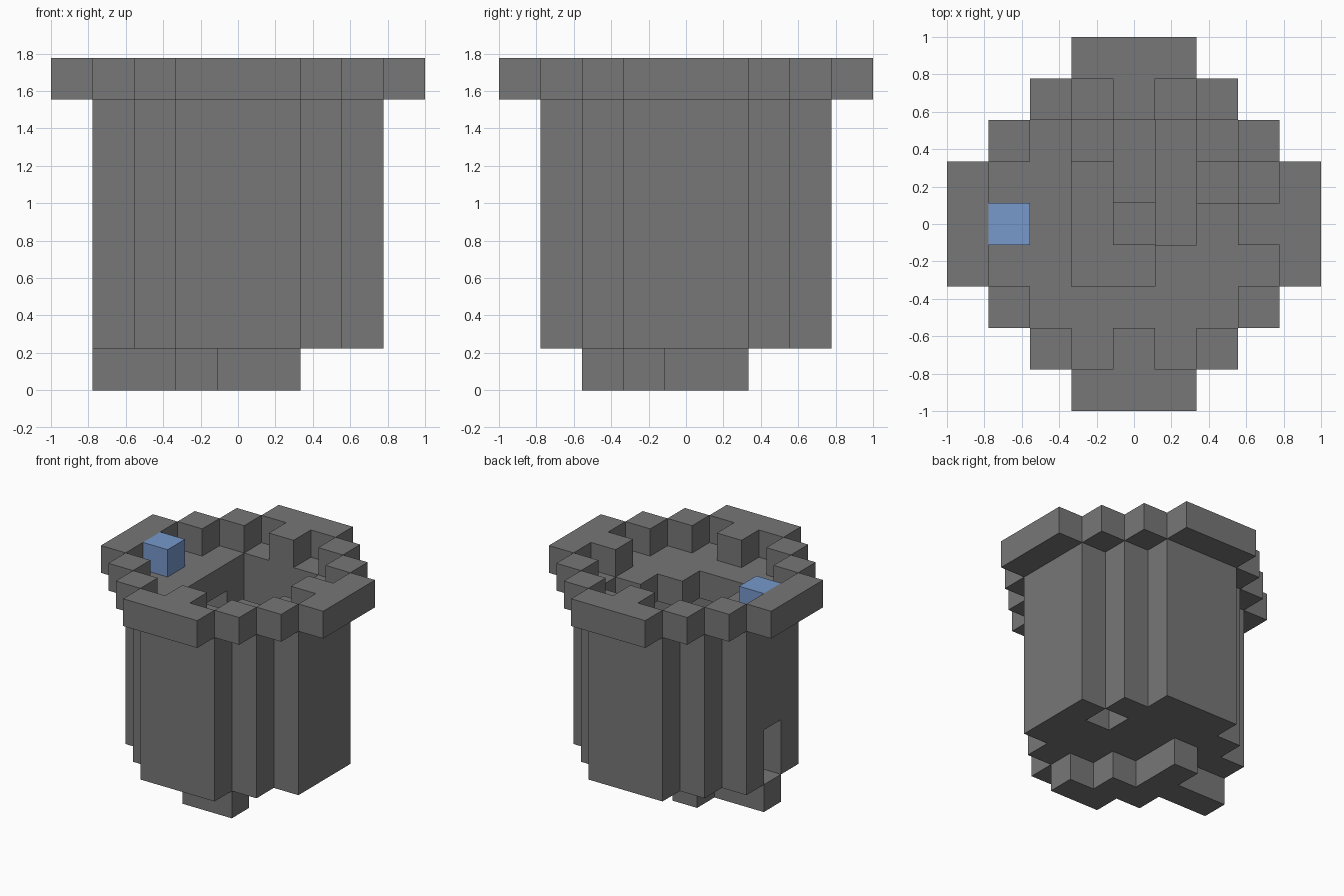
import bpy
import bmesh
from mathutils import Vector

if "Cube" in bpy.data.objects:
    bpy.data.objects.remove(bpy.data.objects["Cube"], do_unlink=True)

S = 2 / 9  # block size


def material(name, color):
    m = bpy.data.materials.new(name)
    m.use_nodes = True
    m.diffuse_color = color
    m.node_tree.nodes["Principled BSDF"].inputs["Base Color"].default_value = color
    return m


stone = material("grey stone", (0.184, 0.184, 0.184, 1))
blue = material("blue block", (0.184, 0.319, 0.604, 1))


def disc(half_widths):
    """Stepped disc; half_widths[n] is the half width of the rows n from the middle."""
    n = len(half_widths) - 1
    return {(x, y) for y in range(-n, n + 1)
            for x in range(-half_widths[abs(y)], half_widths[abs(y)] + 1)}


def layers(cells, low, high):
    return {(x, y, z) for x, y in cells for z in range(low, high + 1)}


outline = disc([4, 4, 3, 2, 1])
trunk = disc([3, 3, 2, 1])
hollow = disc([2, 2, 1])

# Round wall with a doorway on the right side
doorway = layers({(-3, 0)}, 1, 2)
wall = layers(trunk - hollow, 1, 6) - doorway

# Sunken path below the tower and the floor around it
path = {(x, 0) for x in (-3, -2, -1)} | {(-1, -1), (0, -1), (-1, 1), (0, -2), (1, -2)}
ground = layers(hollow - path - {(2, 1)}, 1, 1)

# Upper deck with the stairwell opening
stairwell = {(x, y) for x in (-1, 0, 1) for y in (0, 1, 2)} | {(-1, -1), (0, -1), (2, 1)}
deck = layers(hollow - stairwell, 6, 6)

# Winding stair
stair = (layers({(2, 1)}, 5, 5) | layers({(1, 0), (1, 1), (1, 2)}, 4, 4)
         | layers({(0, 1), (0, 2)}, 3, 3))

# Overhanging battlement with inner blocks on the four sides
rim = layers((outline - trunk) | {(3, 0), (0, 3), (0, -3)}, 7, 7)

parts = [
    ("tower_wall", wall, stone),
    ("sunken_path", layers(path, 0, 0), stone),
    ("ground_floor", ground, stone),
    ("upper_deck", deck, stone),
    ("winding_stair", stair, stone),
    ("battlement", rim, stone),
    ("blue_block", {(-3, 0, 7)}, blue),
]
solid = set().union(*(cells for _, cells, _ in parts))
AXES = [Vector(v) for v in ((1, 0, 0), (0, 1, 0), (0, 0, 1))]


def build(name, cells, mat):
    """Skin the exposed sides of the blocks and merge the flat areas."""
    bm = bmesh.new()
    for cell in sorted(cells):
        center = Vector(cell) + AXES[2] / 2
        for k, axis in enumerate(AXES):
            for sign in (1, -1):
                n = axis * sign
                if tuple(int(c) for c in Vector(cell) + n) in solid:
                    continue
                u = AXES[(k + 1) % 3] / 2
                v = AXES[(k + 2) % 3] / 2 * sign
                mid = center + n / 2
                corners = (mid - u - v, mid + u - v, mid + u + v, mid - u + v)
                bm.faces.new([bm.verts.new(c * S) for c in corners])
    bmesh.ops.remove_doubles(bm, verts=bm.verts, dist=0.001)
    bmesh.ops.dissolve_limit(bm, angle_limit=0.02, verts=bm.verts, edges=bm.edges)
    mesh = bpy.data.meshes.new(name)
    bm.to_mesh(mesh)
    bm.free()
    mesh.materials.append(mat)
    obj = bpy.data.objects.new(name, mesh)
    bpy.context.collection.objects.link(obj)


for part in parts:
    build(*part)
